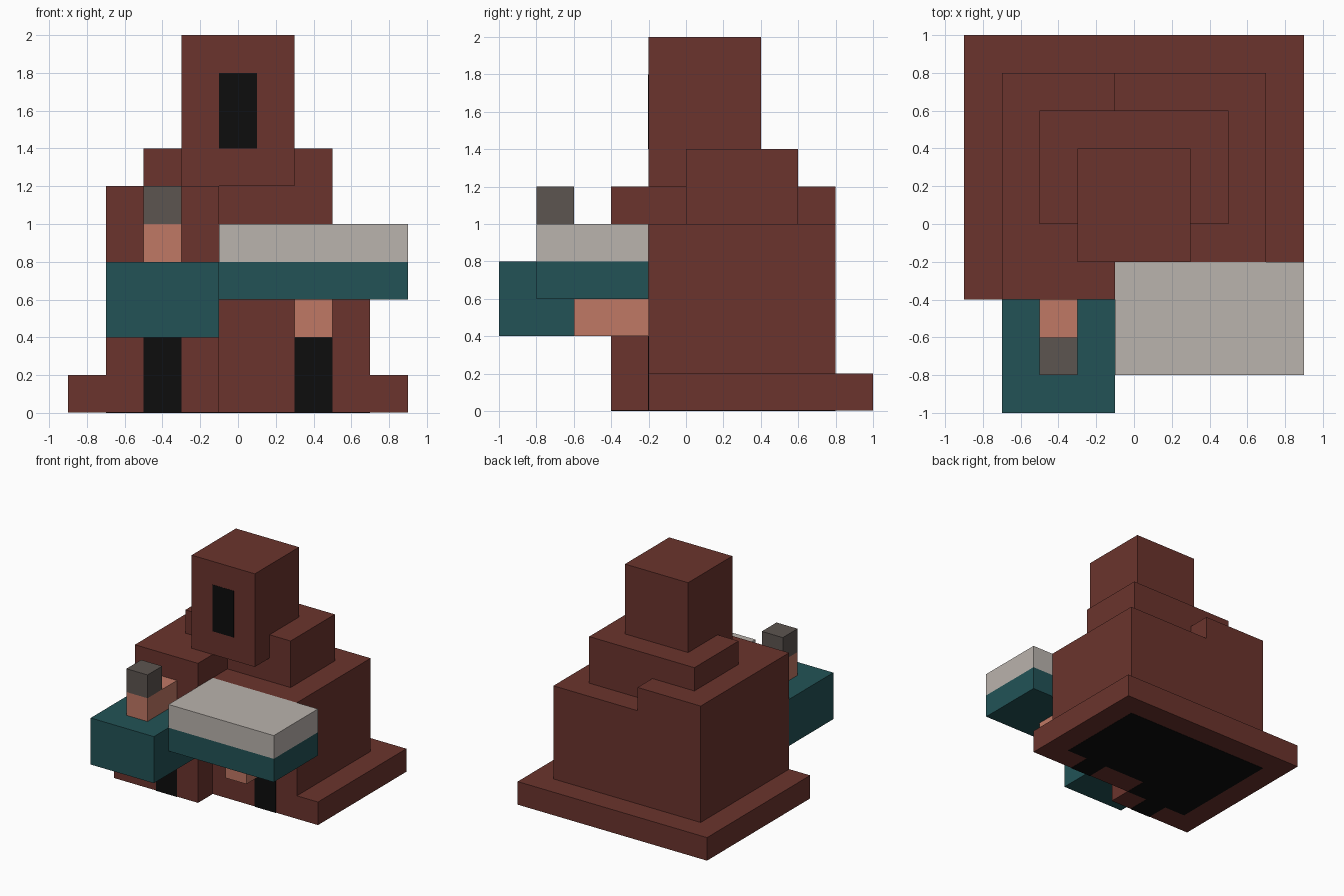
import bpy, bmesh

cube = bpy.data.objects.get("Cube")
if cube:
    bpy.data.objects.remove(cube, do_unlink=True)


def material(name, rgb):
    m = bpy.data.materials.new(name)
    m.use_nodes = True
    colour = (*rgb, 1.0)
    m.diffuse_color = colour
    bsdf = next(n for n in m.node_tree.nodes if n.type == 'BSDF_PRINCIPLED')
    bsdf.inputs["Base Color"].default_value = colour
    bsdf.inputs["Roughness"].default_value = 0.9
    return m


BROWN = material("robe brown", (0.147, 0.034, 0.026))
TEAL = material("sleeve teal", (0.016, 0.086, 0.094))
PALE = material("pale grey", (0.491, 0.451, 0.418))
SKIN = material("skin pink", (0.527, 0.188, 0.130))
DARK = material("dark grey", (0.107, 0.089, 0.080))
BLACK = material("black", (0.004, 0.004, 0.004))


def prism(name, outline, z0, z1, mat):
    """Extrude a flat outline from z0 up to z1."""
    bm = bmesh.new()
    face = bm.faces.new([bm.verts.new((x, y, z0)) for x, y in outline])
    ext = bmesh.ops.extrude_face_region(bm, geom=[face], use_keep_orig=True)
    top = [g for g in ext["geom"] if isinstance(g, bmesh.types.BMVert)]
    bmesh.ops.translate(bm, verts=top, vec=(0, 0, z1 - z0))
    bmesh.ops.recalc_face_normals(bm, faces=bm.faces)
    mesh = bpy.data.meshes.new(name)
    bm.to_mesh(mesh)
    bm.free()
    mesh.materials.append(mat)
    ob = bpy.data.objects.new(name, mesh)
    bpy.context.collection.objects.link(ob)
    return ob


def box(name, x, y, z, mat):
    outline = [(x[0], y[0]), (x[1], y[0]), (x[1], y[1]), (x[0], y[1])]
    return prism(name, outline, z[0], z[1], mat)


T = 0.002  # thickness of the inlaid plates

# Robe: stepped hem, two body halves, shoulders and hood
prism("robe_hem", [(-0.9, -0.4), (-0.1, -0.4), (-0.1, -0.2), (0.9, -0.2),
                   (0.9, 1.0), (-0.9, 1.0)], T, 0.2, BROWN)
box("robe_right", (-0.7, -0.1), (-0.4, 0.8), (0.2, 1.2), BROWN)
box("robe_left", (-0.1, 0.7), (-0.2, 0.8), (0.2, 1.0), BROWN)
box("shoulders", (-0.5, 0.5), (0.0, 0.6), (1.0, 1.4), BROWN)
box("hood", (-0.3, 0.3), (-0.2, 0.4), (1.2, 2.0), BROWN)

# Black openings: face, legs and underside
box("face_opening", (-0.1, 0.1), (-0.2 - T, -0.2), (1.4, 1.8), BLACK)
box("right_leg", (-0.5, -0.3), (-0.4 - T, -0.4), (0, 0.4), BLACK)
box("left_leg", (0.3, 0.5), (-0.2 - T, -0.2), (0, 0.4), BLACK)
prism("underside", [(0.7, 0.8), (-0.7, 0.8), (-0.7, -0.2), (-0.5, -0.2),
                    (-0.5, -0.4), (-0.3, -0.4), (-0.3, -0.2), (-0.1, -0.2),
                    (-0.1, 0.0), (0.3, 0.0), (0.3, -0.2), (0.5, -0.2),
                    (0.5, 0.0), (0.7, 0.0)], 0, T, BLACK)

# Right arm holding a short stub
box("right_sleeve", (-0.7, -0.1), (-1.0, -0.4), (0.4, 0.8), TEAL)
box("right_hand", (-0.5, -0.3), (-0.8, -0.4), (0.8, 1.0), SKIN)
box("held_stub", (-0.5, -0.3), (-0.8, -0.6), (1.0, 1.2), DARK)

# Left arm carrying a slab
box("left_sleeve", (-0.1, 0.9), (-0.8, -0.2), (0.6, 0.8), TEAL)
box("left_slab", (-0.1, 0.9), (-0.8, -0.2), (0.8, 1.0), PALE)
box("left_hand", (0.3, 0.5), (-0.6, -0.2), (0.4, 0.6), SKIN)
